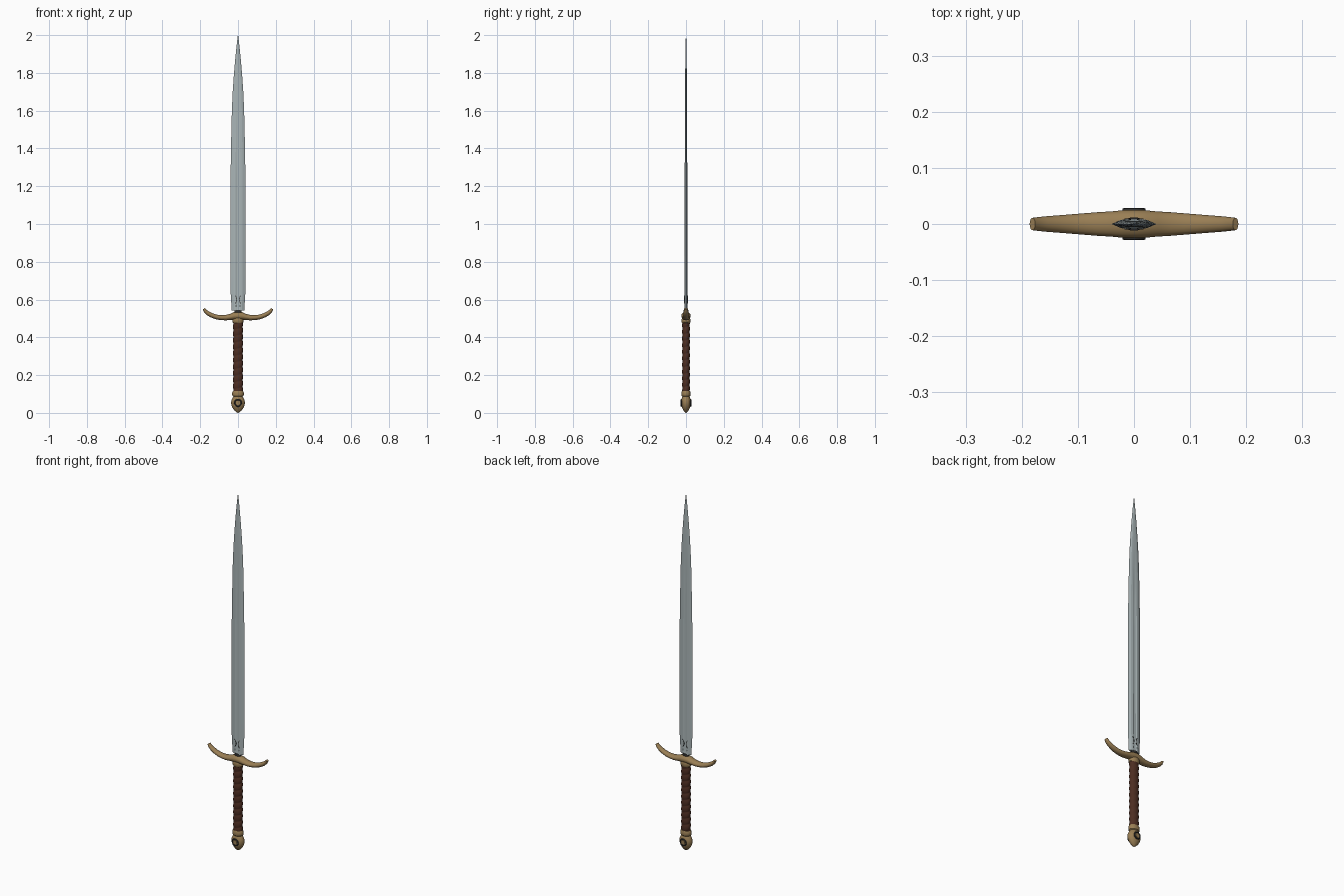
import bpy, bmesh, math
from mathutils import Vector

if "Cube" in bpy.data.objects:
    bpy.data.objects.remove(bpy.data.objects["Cube"])


def material(name, rgb):
    m = bpy.data.materials.new(name)
    m.diffuse_color = (*rgb, 1)
    m.use_nodes = True
    m.node_tree.nodes["Principled BSDF"].inputs["Base Color"].default_value = m.diffuse_color
    return m


STEEL = material("steel", (0.40, 0.46, 0.47))
BRASS = material("aged brass", (0.32, 0.21, 0.09))
LEATHER = material("brown leather", (0.075, 0.027, 0.016))
DARK = material("dark metal", (0.03, 0.03, 0.03))


def loft(name, rings, mats, angle=35, dark_rule=None):
    """Skin closed rings of points and cap both ends."""
    bm = bmesh.new()
    loops = [[bm.verts.new(p) for p in ring] for ring in rings]
    n = len(loops[0])
    for i, (a, b) in enumerate(zip(loops, loops[1:])):
        for k in range(n):
            f = bm.faces.new((a[k], a[(k + 1) % n], b[(k + 1) % n], b[k]))
            if dark_rule and dark_rule(i, k):
                f.material_index = 1
    bm.faces.new(loops[0][::-1])
    bm.faces.new(loops[-1])
    bmesh.ops.recalc_face_normals(bm, faces=bm.faces)
    me = bpy.data.meshes.new(name)
    bm.to_mesh(me)
    bm.free()
    ob = bpy.data.objects.new(name, me)
    bpy.context.collection.objects.link(ob)
    for m in mats:
        me.materials.append(m)
    bpy.ops.object.select_all(action='DESELECT')
    ob.select_set(True)
    bpy.context.view_layer.objects.active = ob
    bpy.ops.object.shade_smooth_by_angle(angle=math.radians(angle))
    return ob


def ellipse(rx, ry, z, n=32):
    return [(rx * math.cos(t), ry * math.sin(t), z)
            for t in (2 * math.pi * k / n for k in range(n))]


def lathe(name, profile, mat, n=32):
    return loft(name, [ellipse(rx, ry, z, n) for rx, ry, z in profile], [mat])


# blade: bevelled edges with a shallow central fuller that fades out
def blade_ring(z, w, t, depth):
    half = [(1, 0), (0.62, 0.8), (0.32, 1), (0.16, 1 - depth)]
    top = half + [(-x, y) for x, y in half[::-1]]
    pts = top + [(x, -y) for x, y in top[-2:0:-1]]
    return [(x * w, y * t, z) for x, y in pts]


blade = [(0.542, .034, .009, 0), (0.56, .034, .009, .3), (0.60, .037, .009, .3),
         (0.64, .039, .009, .3), (0.9, .040, .008, .3), (1.25, .0395, .007, .3),
         (1.45, .036, .006, .25), (1.6, .0325, .0055, .1), (1.7, .028, .005, 0),
         (1.78, .0225, .0045, 0), (1.86, .016, .0035, 0), (1.94, .008, .0025, 0),
         (2.0, .0008, .0008, 0)]
loft("blade", [blade_ring(*b) for b in blade], [STEEL], 12)

# blade root sitting in the guard
lathe("blade_collar", [(.019, .012, .52), (.019, .012, .545)], DARK)

# curved crossguard: sections perpendicular to a mirrored path
half = [(0, .514, .021, .025), (.02, .513, .020, .0245), (.04, .508, .016, .0225),
        (.065, .504, .014, .021), (.09, .504, .013, .019), (.115, .508, .0125, .017),
        (.14, .517, .012, .015), (.16, .528, .011, .0135), (.173, .539, .009, .012),
        (.181, .551, .006, .011)]
path = [(-x, z, a, b) for x, z, a, b in half[:0:-1]] + half
rings = []
for i, (x, z, hz, hy) in enumerate(path):
    p, q = path[max(i - 1, 0)], path[min(i + 1, len(path) - 1)]
    d = Vector((q[0] - p[0], 0, q[1] - p[1])).normalized()
    up = Vector((-d.z, 0, d.x))
    rings.append([Vector((x, 0, z)) + up * hz * math.sin(t) + Vector((0, hy * math.cos(t), 0))
                  for t in (2 * math.pi * k / 16 for k in range(16))])
loft("crossguard", rings, [BRASS], 50)

# collar below the guard
lathe("grip_collar", [(.025, .020, .475), (.029, .023, .48), (.029, .023, .495),
                      (.024, .020, .505)], BRASS)

# spiral wrapped leather grip
PITCH, Z0, Z1, ROWS, N = .035, .105, .482, 110, 32
grip = []
for i in range(ROWS + 1):
    z = Z0 + (Z1 - Z0) * i / ROWS
    ring = []
    for k in range(N):
        t = 2 * math.pi * k / N
        bump = abs(math.sin(math.pi * (z / PITCH - k / N)))
        r = 0.86 + 0.14 * bump ** 0.6
        ring.append((.0265 * r * math.cos(t), .0205 * r * math.sin(t), z))
    grip.append(ring)
loft("grip_wrap", grip, [LEATHER], 60)

# pommel with a neck ring and a pointed base
lathe("pommel", [(.002, .002, 0), (.009, .007, .004), (.020, .014, .014), (.030, .021, .028),
                 (.0355, .025, .043), (.0365, .026, .056), (.034, .0245, .069),
                 (.028, .021, .080), (.024, .019, .086), (.029, .023, .090),
                 (.031, .024, .098), (.031, .024, .108), (.027, .021, .116)], BRASS)

# ring and inset medallion on both pommel faces, engraved marks on both blade faces
for side, s in (("front", -1), ("back", 1)):
    bpy.ops.mesh.primitive_torus_add(major_segments=28, minor_segments=8, major_radius=.0175,
                                     minor_radius=.0035, location=(0, s * .025, .053),
                                     rotation=(math.pi / 2, 0, 0))
    ring = bpy.context.object
    ring.name = side + "_pommel_ring"
    ring.data.materials.append(DARK)
    bpy.ops.object.shade_smooth_by_angle()
    bpy.ops.mesh.primitive_cylinder_add(vertices=24, radius=.012, depth=.006,
                                        location=(0, s * .025, .053),
                                        rotation=(math.pi / 2, 0, 0))
    disc = bpy.context.object
    disc.name = side + "_pommel_medallion"
    disc.data.materials.append(BRASS)
    for name, m in (("left", -1), ("right", 1)):
        rings = []
        for i in range(9):
            u = i / 4 - 1
            x, z, w = m * (.007 + .008 * u * u), .60 + .022 * u, .0018
            rings.append([(x - w, s * .0075, z), (x + w, s * .0075, z),
                          (x + w, s * .0094, z), (x - w, s * .0094, z)])
        loft(f"{side}_{name}_engraving", rings, [DARK])
